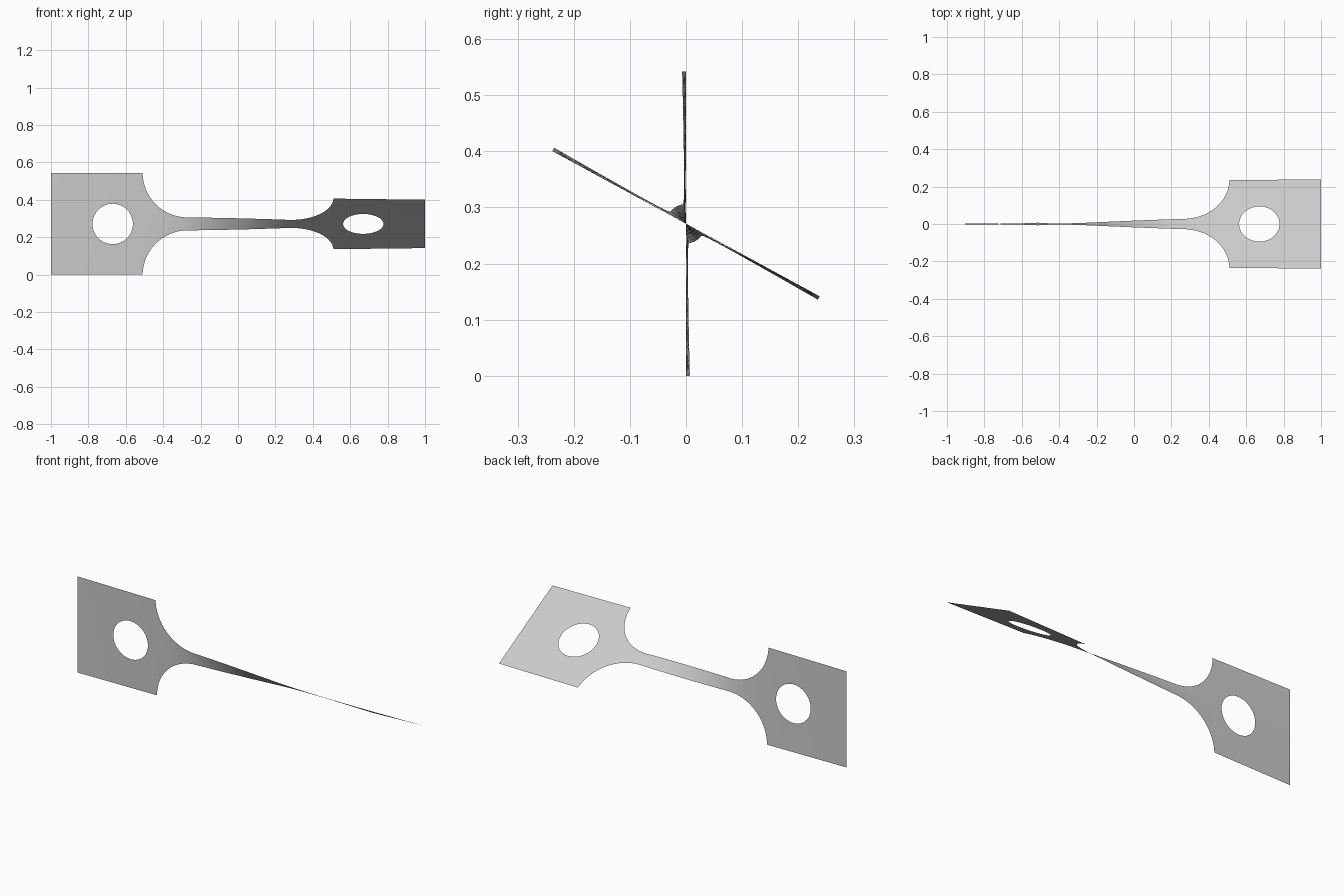
import bpy, bmesh
from math import sin, cos, sqrt, pi, radians

cube = bpy.data.objects.get("Cube")
if cube:
    bpy.data.objects.remove(cube, do_unlink=True)

HALF = 0.271                      # half height of the end plates
NECK = 0.035                      # half width of the neck
FILLET, FILLET_X = 0.24, 0.27     # fillet radius and where it leaves the neck
SHOULDER = 0.51
HOLE_X, HOLE_R = 0.67, 0.108
TWIST = radians(61.5)


def outer(x):
    """Half width of the strip."""
    d = abs(x) - FILLET_X
    if d <= 0:
        return NECK
    if d >= FILLET:
        return HALF
    return min(HALF, NECK + FILLET - sqrt(FILLET ** 2 - d ** 2))


def inner(x):
    """Half height of the hole."""
    d = abs(x) - HOLE_X
    return sqrt(max(0, HOLE_R ** 2 - d ** 2))


def steps(a, b, n):
    return [a + (b - a) * i / n for i in range(n)]


# Stations along one half: neck, fillet, plate, hole and end
half = steps(0, FILLET_X, 16)
half += [FILLET_X + FILLET * sin(pi / 2 * i / 24) for i in range(24)]
half += steps(SHOULDER, HOLE_X - HOLE_R, 3)
half += [HOLE_X - HOLE_R * cos(pi * i / 32) for i in range(32)]
half += steps(HOLE_X + HOLE_R, 1, 6) + [1]
stations = [-x for x in reversed(half[1:])] + half

# Twist builds up fastest where the strip is narrow
turn = [0]
for a, b in zip(stations, stations[1:]):
    turn.append(turn[-1] + (b - a) * (NECK / outer((a + b) / 2)) ** 1.6)
angles = [TWIST * t / turn[-1] for t in turn]

# Twisted strip, upper and lower halves
bm = bmesh.new()
ROWS = 5
for side in (1, -1):
    previous = None
    for x, t in zip(stations, angles):
        lo, hi = inner(x), outer(x)
        column = []
        for r in range(ROWS + 1):
            v = side * (lo + (hi - lo) * r / ROWS)
            column.append(bm.verts.new((x, -sin(t) * v, HALF + cos(t) * v)))
        if previous:
            for r in range(ROWS):
                quad = [previous[r], column[r], column[r + 1], previous[r + 1]]
                bm.faces.new(quad if side > 0 else quad[::-1])
        previous = column
bmesh.ops.remove_doubles(bm, verts=bm.verts, dist=1e-5)

mesh = bpy.data.meshes.new("twisted_strip")
bm.to_mesh(mesh)
bm.free()
strip = bpy.data.objects.new("twisted_strip", mesh)
bpy.context.collection.objects.link(strip)
for p in mesh.polygons:
    p.use_smooth = True

# Plain grey
grey = bpy.data.materials.new("plain_grey")
grey.use_nodes = True
colour = (0.6, 0.6, 0.6, 1)
grey.diffuse_color = colour
grey.node_tree.nodes["Principled BSDF"].inputs["Base Color"].default_value = colour
mesh.materials.append(grey)
